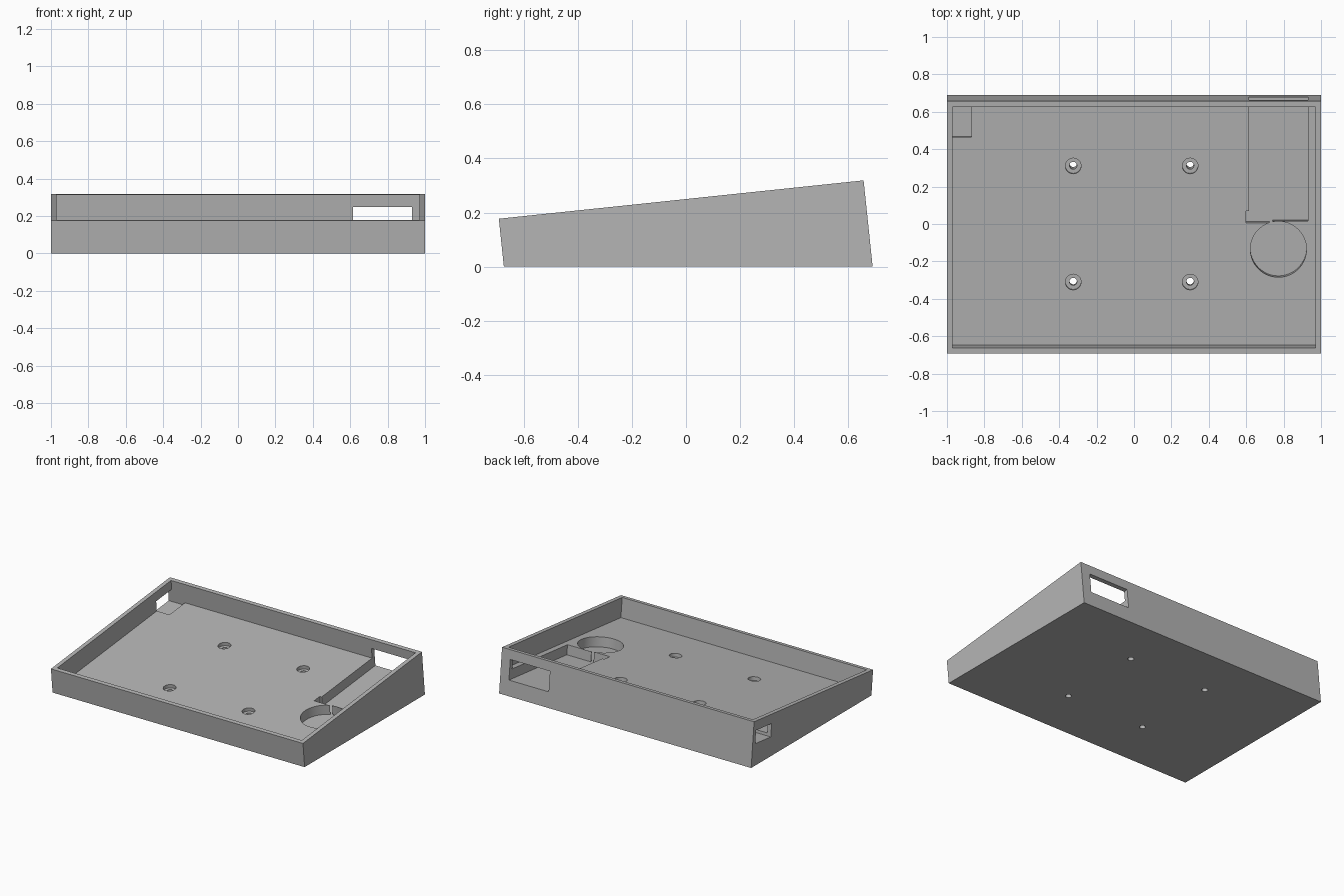
import bpy, bmesh, math
from mathutils import Matrix

if "Cube" in bpy.data.objects:
    bpy.data.objects.remove(bpy.data.objects["Cube"])

TILT = math.radians(6)
LENGTH = 1.356            # sloped length of the top face
FRONT_Y, FRONT_Z = -0.692, 0.177
FLOOR = 0.14              # depth of the tray floor below the rim
DEEP = 0.21               # depth of the cable recess
WALL = 0.03
# frame lying on the sloped top: x across, y up the slope, z out of the face
FRAME = Matrix.Translation((0, FRONT_Y, FRONT_Z)) @ Matrix.Rotation(TILT, 4, 'X')

grey = bpy.data.materials.new("grey plastic")
grey.diffuse_color = (0.46, 0.46, 0.46, 1)
grey.use_nodes = True
grey.node_tree.nodes["Principled BSDF"].inputs["Base Color"].default_value = grey.diffuse_color


def make_object(name, bm):
    bmesh.ops.recalc_face_normals(bm, faces=bm.faces)
    mesh = bpy.data.meshes.new(name)
    bm.to_mesh(mesh)
    bm.free()
    mesh.materials.append(grey)
    obj = bpy.data.objects.new(name, mesh)
    bpy.context.collection.objects.link(obj)
    return obj


def cut(body, bm):
    bm.transform(FRAME)
    cutter = make_object("cutter", bm)
    cutter.hide_render = True
    mod = body.modifiers.new("cut", 'BOOLEAN')
    mod.operation, mod.solver, mod.object = 'DIFFERENCE', 'EXACT', cutter
    bpy.context.view_layer.objects.active = body
    bpy.ops.object.modifier_apply(modifier=mod.name)
    bpy.data.objects.remove(cutter)


def cut_box(body, x0, x1, s0, s1, d0, d1):
    """Remove a block given across, along the slope and by depth."""
    bm = bmesh.new()
    bmesh.ops.create_cube(bm, size=1)
    bm.transform(Matrix.Translation(((x0 + x1) / 2, (s0 + s1) / 2, -(d0 + d1) / 2))
                 @ Matrix.Diagonal((x1 - x0, s1 - s0, d1 - d0, 1)))
    cut(body, bm)


def cut_round(body, x, s, r, d0, d1, sides):
    bm = bmesh.new()
    bmesh.ops.create_cone(bm, cap_ends=True, segments=sides, radius1=r, radius2=r, depth=d1 - d0)
    bm.transform(Matrix.Translation((x, s, -(d0 + d1) / 2)))
    cut(body, bm)


# wedge-shaped body: tilted slab cut level at the bottom
t = math.tan(TILT)
back_y = FRONT_Y + LENGTH * math.cos(TILT)
back_z = FRONT_Z + LENGTH * math.sin(TILT)
profile = [(FRONT_Y + FRONT_Z * t, 0), (back_y + back_z * t, 0),
           (back_y, back_z), (FRONT_Y, FRONT_Z)]
bm = bmesh.new()
side = bm.faces.new([bm.verts.new((-1, y, z)) for y, z in profile])
ext = bmesh.ops.extrude_face_region(bm, geom=[side])
bmesh.ops.translate(bm, vec=(2, 0, 0),
                    verts=[v for v in ext['geom'] if isinstance(v, bmesh.types.BMVert)])
tray = make_object("wedge_tray", bm)

# main tray cavity
inner_back = LENGTH - WALL
cut_box(tray, -0.97, 0.97, WALL, inner_back, -0.05, FLOOR)

# cable channel running out through the back wall, with a side notch
cut_box(tray, 0.615, 0.93, 0.696, LENGTH + 0.05, 0.067, DEEP)
cut_box(tray, 0.60, 0.74, 0.687, 0.752, 0.10, DEEP)

# round recess opening into the channel
cut_round(tray, 0.772, 0.545, 0.15, 0.10, DEEP, 64)

# left side port with its shallow pocket
cut_box(tray, -1.05, -0.87, 1.149, inner_back, 0.067, 0.16)

# counterbored screw holes
for x in (-0.325, 0.30):
    for s in (0.369, 0.993):
        cut_round(tray, x, s, 0.042, 0.10, FLOOR + 0.025, 32)
        cut_round(tray, x, s, 0.02, 0.10, 0.50, 32)

# soft shading on the round walls only
bpy.ops.object.select_all(action='DESELECT')
tray.select_set(True)
bpy.context.view_layer.objects.active = tray
bpy.ops.object.shade_smooth_by_angle(angle=math.radians(30))
